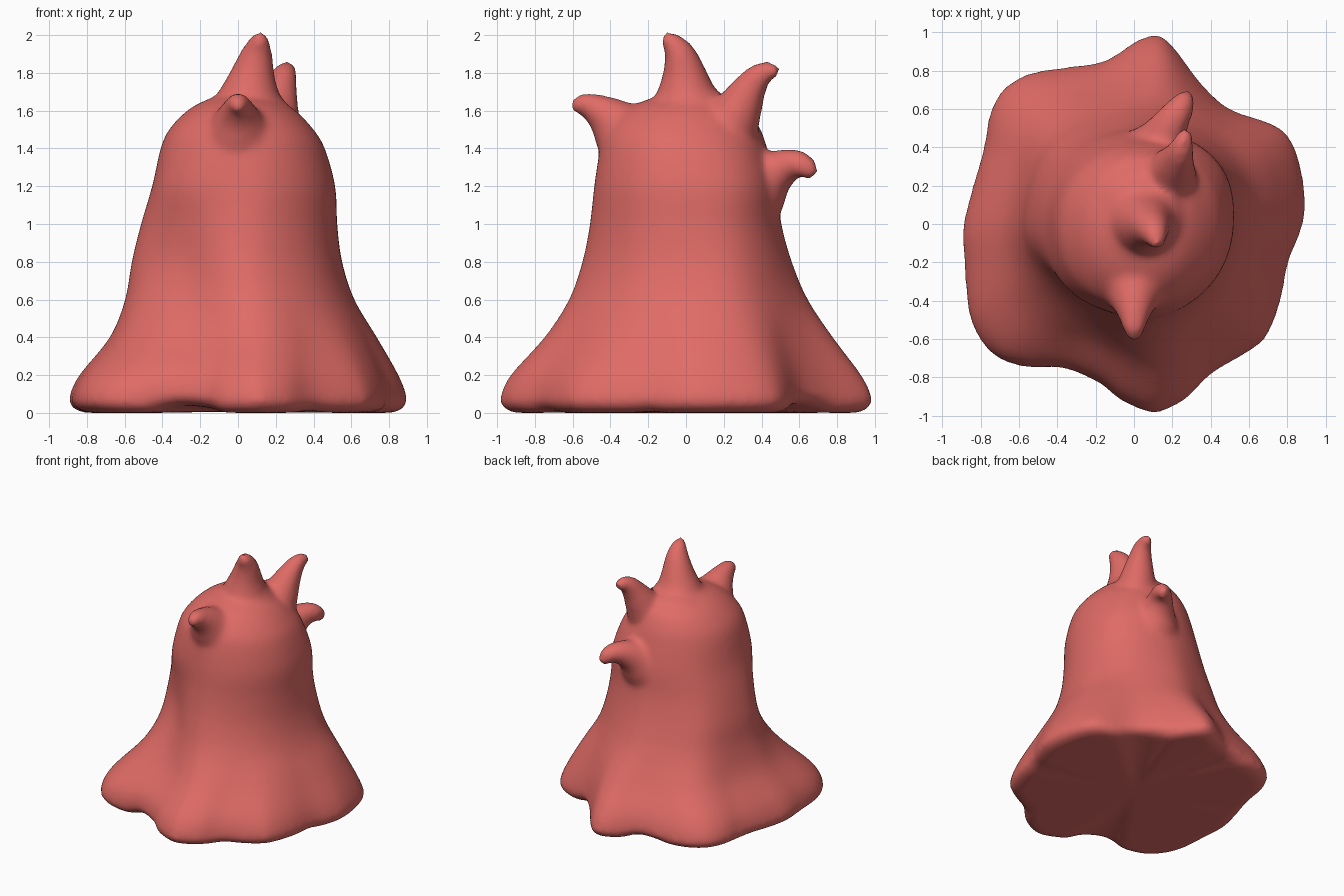
import bpy, bmesh, math
from mathutils import Vector

if "Cube" in bpy.data.objects:
    bpy.data.objects.remove(bpy.data.objects["Cube"])

coral = bpy.data.materials.new("coral_red")
coral.diffuse_color = (0.74, 0.147, 0.132, 1)
coral.use_nodes = True
coral.node_tree.nodes["Principled BSDF"].inputs["Base Color"].default_value = coral.diffuse_color


def spline(points, steps, closed=False):
    """Smooth Catmull-Rom resampling of tuples of any length."""
    n, out = len(points), []
    pick = (lambda i: points[i % n]) if closed else (lambda i: points[max(0, min(n - 1, i))])
    for i in range(n if closed else n - 1):
        a, b, c, d = (pick(i + k) for k in (-1, 0, 1, 2))
        for s in range(steps):
            t = s / steps
            out.append(tuple(0.5 * (2 * q + (r - p) * t + (2 * p - 5 * q + 4 * r - w) * t * t
                                    + (3 * q - p - 3 * r + w) * t ** 3)
                             for p, q, r, w in zip(a, b, c, d)))
    if not closed:
        out.append(points[-1])
    return out


def relax(loop, reach, passes):
    """Average a closed loop with its neighbours."""
    n = len(loop)
    for _ in range(passes):
        loop = [tuple(sum(loop[(i + k) % n][c] for k in range(-reach, reach + 1))
                      / (2 * reach + 1) for c in (0, 1)) for i in range(n)]
    return loop


def unit(loop):
    """Fit a loop into the square from -1 to 1."""
    (x0, x1), (y0, y1) = ((min(c), max(c)) for c in zip(*loop))
    return [((2 * x - x0 - x1) / (x1 - x0), (2 * y - y0 - y1) / (y1 - y0)) for x, y in loop]


def loft(bm, rings):
    """Skin a stack of closed rings and cap both ends."""
    rows = [[bm.verts.new(p) for p in ring] for ring in rings]
    n = len(rows[0])
    for lo, hi in zip(rows, rows[1:]):
        for i in range(n):
            bm.faces.new((lo[i], lo[(i + 1) % n], hi[(i + 1) % n], hi[i]))
    for ring, step in ((rows[0], -1), (rows[-1], 1)):
        hub = bm.verts.new(sum((v.co for v in ring), Vector()) / n)
        for i in range(n):
            bm.faces.new((ring[i], ring[(i + 1) % n], hub)[::step])


# Wavy hem outline, counter-clockwise from the right
hem = [(.89, .1), (.86, .32), (.8, .46), (.7, .53), (.5, .6), (.36, .72), (.2, .93), (.12, .985),
       (.02, .96), (-.1, .88), (-.2, .84), (-.48, .8), (-.6, .76), (-.69, .69), (-.75, .57),
       (-.78, .4), (-.85, .15), (-.89, -.03), (-.88, -.2), (-.86, -.45), (-.8, -.6), (-.7, -.7),
       (-.55, -.745), (-.4, -.745), (-.3, -.77), (-.16, -.84), (-.08, -.91), (.08, -.98),
       (.18, -.96), (.28, -.9), (.4, -.78), (.6, -.66), (.69, -.58), (.76, -.4), (.8, -.2),
       (.86, -.05)]
hem = spline(hem, 4, closed=True)
sharp, soft = unit(hem), unit(relax(hem, 5, 3))
# the rim rises where the hem is pulled inwards
lifts = [max(0, min(.055, .02 + .7 * (math.hypot(*q) - math.hypot(*p))))
         for p, q in zip(hem, relax(hem, 7, 3))]

# Body levels: height, left, right, front, back, strength of the folds,
# bulge at the back right corner, bulge at the front left corner
levels = [(.0, -.82, .83, -.92, .92, 1, 0, 0), (.03, -.88, .88, -.97, .97, 1, 0, 0),
          (.08, -.895, .895, -.985, .985, 1, 0, 0), (.2, -.84, .85, -.93, .93, 1, 0, 0),
          (.4, -.68, .735, -.75, .78, .95, .02, -.04),
          (.6, -.60, .615, -.62, .645, .8, .05, -.11),
          (.8, -.565, .55, -.55, .56, .6, .08, -.16),
          (1.0, -.515, .525, -.51, .505, .4, .08, -.09),
          (1.2, -.455, .515, -.487, .48, .2, .08, .03),
          (1.4, -.41, .46, -.455, .43, .05, .05, .03),
          (1.5, -.365, .4, -.42, .395, 0, .02, .02), (1.6, -.27, .305, -.33, .33, 0, 0, 0),
          (1.66, -.16, .2, -.2, .2, 0, 0, 0), (1.69, -.04, .08, -.06, .06, 0, 0, 0)]

bm = bmesh.new()
rings = []
for z, x0, x1, y0, y1, fold, back_right, front_left in spline(levels, 4):
    blur = min(1, max(0, (z - .1) / .5))
    ring = []
    for p, q, lift in zip(sharp, soft, lifts):
        u, v = (a + (b - a) * blur for a, b in zip(p, q))
        a = math.atan2(v, u)
        corner = math.sin(2 * a) ** 2
        grow = 1 + corner * (back_right if u > 0 and v > 0 else
                             front_left if u < 0 and v < 0 else 0)
        u = (fold * u + (1 - fold) * math.cos(a)) * grow
        v = (fold * v + (1 - fold) * math.sin(a)) * grow
        ring.append(((x0 + x1) / 2 + u * (x1 - x0) / 2, (y0 + y1) / 2 + v * (y1 - y0) / 2,
                     z + lift * max(0, 1 - z / .4)))
    rings.append(ring)
loft(bm, rings)

# Curved horns with flared roots: x, y, z, radius along each path
horns = [
    [(0, -.27, 1.43, .22), (0, -.35, 1.505, .165), (0, -.42, 1.57, .115), (0, -.49, 1.615, .08),
     (0, -.55, 1.635, .058), (0, -.6, 1.6, .032)],
    [(.05, .03, 1.56, .27), (.06, .01, 1.63, .21), (.065, 0, 1.7, .16), (.08, -.01, 1.8, .118),
     (.1, -.035, 1.9, .086), (.114, -.08, 1.965, .056), (.12, -.12, 1.998, .03)],
    [(.15, .18, 1.4, .16), (.18, .24, 1.53, .15), (.205, .295, 1.64, .118),
     (.228, .345, 1.73, .088), (.245, .39, 1.785, .07), (.26, .44, 1.81, .052),
     (.272, .49, 1.795, .032)],
    [(.1, .3, 1.14, .24), (.13, .38, 1.2, .19), (.16, .46, 1.265, .128), (.2, .54, 1.31, .092),
     (.24, .6, 1.315, .075), (.265, .645, 1.292, .058), (.28, .67, 1.25, .035)],
]
for horn in horns:
    path = spline(horn, 4)
    rings = []
    for i, p in enumerate(path):
        tangent = Vector(path[min(i + 1, len(path) - 1)][:3]) - Vector(path[max(i - 1, 0)][:3])
        side = tangent.cross(Vector((1, 0, 0))).normalized()
        up = side.cross(tangent).normalized()
        rings.append([Vector(p[:3]) + p[3] * (side * math.cos(t) + up * math.sin(t))
                      for t in (k * math.tau / 20 for k in range(20))])
    loft(bm, rings)

bmesh.ops.recalc_face_normals(bm, faces=bm.faces)
mesh = bpy.data.meshes.new("horned_bell_body")
bm.to_mesh(mesh)
bm.free()
mesh.materials.append(coral)
body = bpy.data.objects.new("horned_bell_body", mesh)
bpy.context.collection.objects.link(body)

# Fuse the horns into the body and soften the joins
remesh = body.modifiers.new("fuse", 'REMESH')
remesh.mode = 'VOXEL'
remesh.voxel_size = 0.02
remesh.use_smooth_shade = True
soften = body.modifiers.new("soften", 'SMOOTH')
soften.factor = 0.5
soften.iterations = 14
